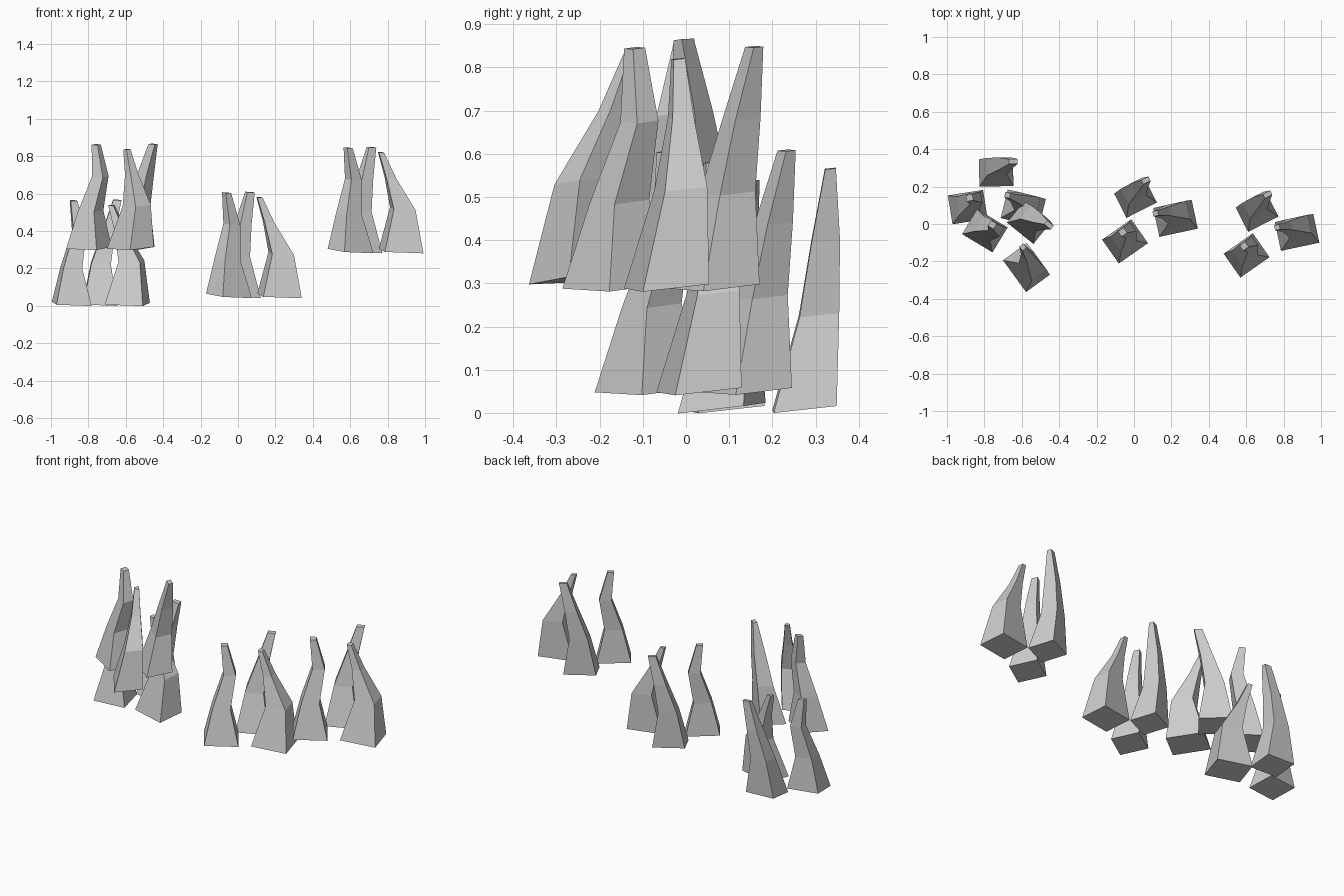
import bpy, bmesh
from math import radians
from mathutils import Matrix, Vector

if "Cube" in bpy.data.objects:
    bpy.data.objects.remove(bpy.data.objects["Cube"])

# Each spike: heading angle, then rings of (centre x, y, z, length, width) from base to tip
SPIKES = {
    "back_spike": (27, [(.008, .139, .053, .182, .146), (-.003, .171, .27, .104, .092),
                        (.028, .203, .44, .067, .066), (.064, .233, .608, .044, .025)]),
    "front_spike": (35, [(-.048, -.093, .053, .19, .156), (-.056, -.079, .25, .10, .098),
                         (-.033, -.033, .435, .068, .06), (-.061, -.044, .605, .036, .034)]),
    "side_spike": (12, [(.222, .03, .053, .21, .157), (.231, .063, .28, .118, .10),
                        (.165, .063, .445, .053, .05), (.115, .057, .58, .028, .027)]),
}

# Clusters: name, offset, turn about z
CLUSTERS = [
    ("centre", (0, 0, 0), 0),
    ("right", (.65, -.075, .24), 0),
    ("left_lower", (-.805, .153, -.042), -26),
    ("left_upper", (-.693, -.042, .257), -66),
]


def spike_mesh(name, angle, rings):
    """Loft square rings into a bent, tapering spike with closed ends."""
    bm = bmesh.new()
    turn = Matrix.Rotation(radians(angle), 3, 'Z')
    loops = []
    for x, y, z, length, width in rings:
        loop = []
        for su, sv in ((-1, -1), (1, -1), (1, 1), (-1, 1)):
            u, v = su * length / 2, sv * width / 2
            tilt = -.035 * u + .11 * v
            loop.append(bm.verts.new(turn @ Vector((u, v, 0)) + Vector((x, y, z + tilt))))
        loops.append(loop)
    for low, high in zip(loops, loops[1:]):
        for i in range(4):
            j = (i + 1) % 4
            bm.faces.new((low[i], low[j], high[j], high[i]))
    bm.faces.new(loops[0][::-1])
    bm.faces.new(loops[-1])
    bmesh.ops.recalc_face_normals(bm, faces=bm.faces)
    mesh = bpy.data.meshes.new(name)
    bm.to_mesh(mesh)
    bm.free()
    return mesh


# Three spikes shared by all four clusters
meshes = {name: spike_mesh(name, *data) for name, data in SPIKES.items()}
for cluster, offset, turn in CLUSTERS:
    for name, mesh in meshes.items():
        ob = bpy.data.objects.new(f"{cluster}_{name}", mesh)
        ob.location = offset
        ob.rotation_euler.z = radians(turn)
        bpy.context.collection.objects.link(ob)
